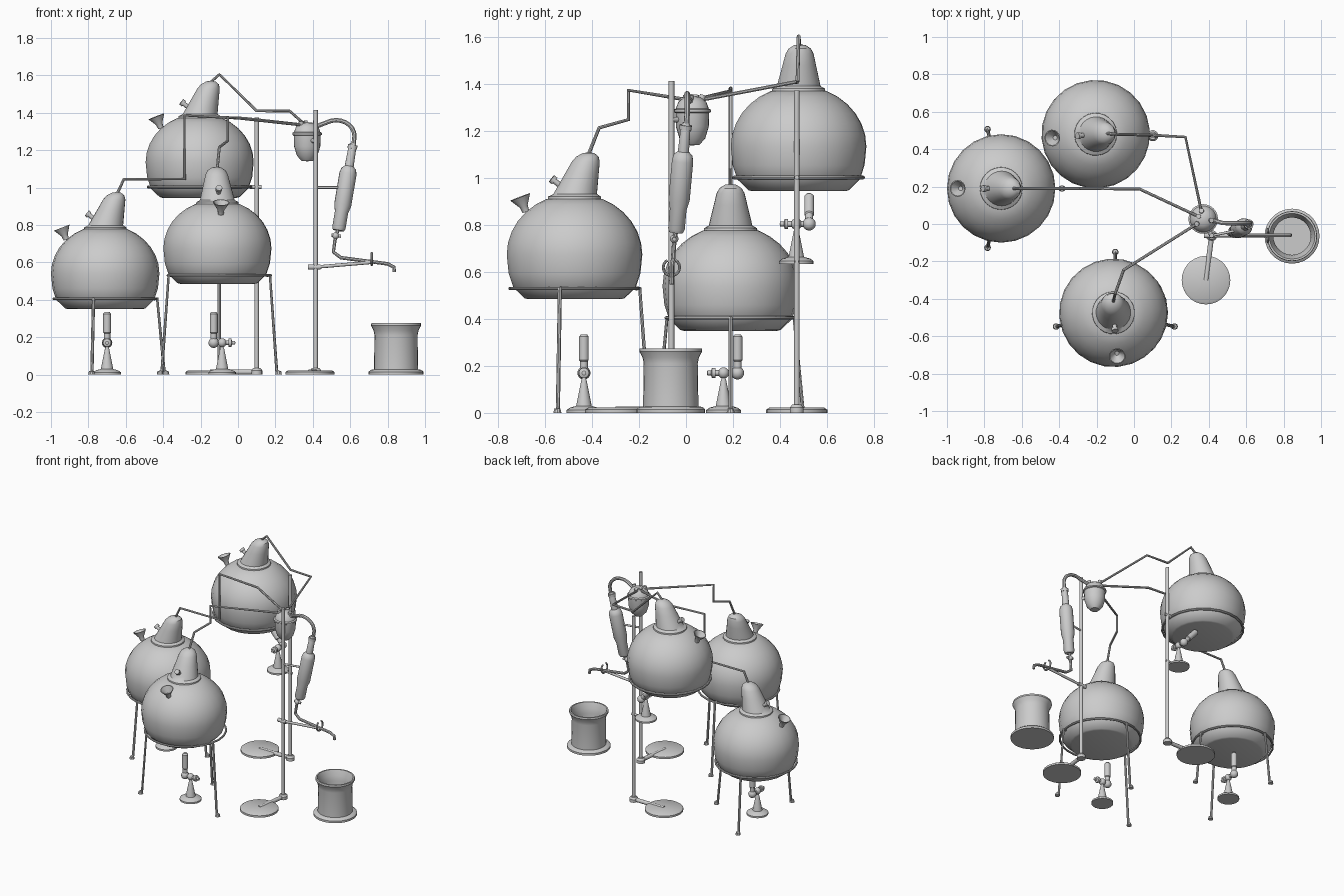
import bpy, bmesh, math
from mathutils import Vector, Matrix

if "Cube" in bpy.data.objects:
    bpy.data.objects.remove(bpy.data.objects["Cube"])


def lathe(name, profile, loc=(0, 0, 0), axis=(0, 0, 1), seg=24, lean=0, lean_from=0, turn=0):
    """Revolve (radius, height) points; 'lean' shears the part above lean_from towards local x."""
    bm = bmesh.new()
    rings = []
    for r, z in profile:
        off = max(0, z - lean_from) * lean
        if r < 1e-5:
            rings.append([bm.verts.new((off, 0, z))])
        else:
            rings.append([bm.verts.new((off + r * math.cos(a), r * math.sin(a), z))
                          for a in (2 * math.pi * i / seg for i in range(seg))])
    for a, b in zip(rings, rings[1:]):
        for i in range(seg):
            j = (i + 1) % seg
            quad = [a[i % len(a)], a[j % len(a)], b[j % len(b)], b[i % len(b)]]
            face = list(dict.fromkeys(quad))
            if len(face) > 2:
                bm.faces.new(face)
    bmesh.ops.recalc_face_normals(bm, faces=bm.faces)
    rot = Vector(axis).to_track_quat('Z', 'Y').to_matrix().to_4x4()
    if tuple(axis) == (0, 0, 1):
        rot = Matrix.Rotation(turn, 4, 'Z')
    bm.transform(Matrix.Translation(loc) @ rot)
    me = bpy.data.meshes.new(name)
    bm.to_mesh(me)
    bm.free()
    return finish(name, me)


def finish(name, me):
    ob = bpy.data.objects.new(name, me)
    bpy.context.collection.objects.link(ob)
    bpy.ops.object.select_all(action='DESELECT')
    bpy.context.view_layer.objects.active = ob
    ob.select_set(True)
    bpy.ops.object.shade_smooth_by_angle(angle=math.radians(35))
    return ob


def tube(name, pts, r, closed=False):
    """Round tube through points."""
    cu = bpy.data.curves.new(name, 'CURVE')
    cu.dimensions = '3D'
    cu.bevel_depth = r
    cu.bevel_resolution = 2
    cu.use_fill_caps = True
    sp = cu.splines.new('POLY')
    sp.points.add(len(pts) - 1)
    for p, q in zip(sp.points, pts):
        p.co = (*q, 1)
    sp.use_cyclic_u = closed
    tmp = bpy.data.objects.new(name + "_path", cu)
    bpy.context.collection.objects.link(tmp)
    me = bpy.data.meshes.new_from_object(tmp.evaluated_get(bpy.context.evaluated_depsgraph_get()))
    bpy.data.objects.remove(tmp)
    return finish(name, me)


def rod(name, a, b, r, seg=12):
    d = Vector(b) - Vector(a)
    n = d.length
    return lathe(name, [(0, 0), (r, 0), (r, n), (0, n)], a, d, seg)


def ball(name, c, r, seg=12):
    return lathe(name, [(r * math.sin(math.pi * i / 8), -r * math.cos(math.pi * i / 8))
                        for i in range(9)], c, seg=seg)


def ring(name, c, r, t):
    return tube(name, [(c[0] + r * math.cos(a), c[1] + r * math.sin(a), c[2])
                       for a in (math.pi * i / 12 for i in range(24))], t, True)


def flask(tag, x, y, z, deg):
    """Boiling flask with leaning still head, filler funnel and stopper spout."""
    turn = math.radians(deg)
    rot = Matrix.Translation((x, y, z)) @ Matrix.Rotation(turn, 4, 'Z')
    at = lambda *p: rot @ Vector(p)
    way = lambda *p: rot.to_3x3() @ Vector(p)
    upper = [(.29 * math.cos(math.radians(a)), .19 + .26 * math.sin(math.radians(a)))
             for a in range(0, 70, 11)]
    lathe(tag + "_bulb", [(0, 0), (.2, 0), (.215, .004), (.262, .05), (.282, .11)] + upper
          + [(0, .43)], (x, y, z), turn=turn)
    lathe(tag + "_head", [(0, .42), (.115, .42), (.113, .437), (.093, .448), (.088, .47), (.072, .535),
                          (.06, .585), (.048, .607), (.025, .622), (0, .626)],
          (x, y, z), lean=.33, lean_from=.44, turn=turn)
    lathe(tag + "_funnel", [(0, 0), (.015, 0), (.018, .025), (.045, .068), (.04, .068), (.012, .025),
                            (0, .025)], at(-.208, 0, .372), way(-.36, 0, .93), 16)
    lathe(tag + "_spout", [(0, 0), (.012, 0), (.012, .045), (.018, .045), (.018, .062), (0, .062)],
          at(-.05, 0, .475), way(-.75, 0, .6), 12)


def tripod(tag, x, y, z, deg):
    ring(tag + "_ring", (x, y, z), .275, .007)
    for i, a in enumerate((0, 103, -103)):
        a = math.radians(deg + a)
        p = lambda r, h: (x + r * math.cos(a), y + r * math.sin(a), h)
        tube(f"{tag}_leg_{i}", [p(.26, z), p(.278, z), p(.315, .02), p(.335, .008)], .009)
        lathe(f"{tag}_foot_{i}", [(0, 0), (.018, 0), (.014, .018), (0, .02)], p(.325, 0), seg=10)


def burner(tag, x, y, z, d, tilt=(0, 0, 1), off=.06):
    """Gas burner: flared foot, side valve and flame barrel."""
    p = lambda s, h=.17: Vector((x + d[0] * s, y + d[1] * s, z + h))
    lathe(tag + "_foot", [(0, 0), (.074, 0), (.074, .012), (.06, .022), (.033, .03), (.011, .14), (0, .17)],
          (x, y, z), seg=20)
    rod(tag + "_valve", p(-.05), p(off), .012)
    ball(tag + "_hub", p(0), .024)
    lathe(tag + "_knob", [(0, 0), (.022, 0), (.022, .014), (.01, .018), (.01, .034), (0, .036)],
          p(-.035), -Vector((*d, 0)), 12)
    ball(tag + "_elbow", p(off), .028)
    lathe(tag + "_barrel", [(0, 0), (.017, 0), (.017, .05), (.021, .055), (.021, .155), (.013, .165),
                            (0, .165)], p(off), tilt, 14)


def stand(tag, pole, base, h):
    """Laboratory stand: disc base joined to an upright pole."""
    lathe(tag + "_base", [(0, 0), (.13, 0), (.13, .014), (.118, .022), (0, .022)], (*base, 0), seg=28)
    rod(tag + "_base_arm", (*base, .014), (*pole, .014), .014)
    lathe(tag + "_socket", [(0, 0), (.03, 0), (.03, .022), (.02, .035), (0, .035)], (*pole, 0), seg=14)
    rod(tag + "_pole", (*pole, 0), (*pole, h), .012)


# three flasks with their supports and burners
flask("left_flask", -.71, .19, .35, 0)
flask("front_flask", -.11, -.475, .485, 95)
flask("back_flask", -.205, .48, .945, 5)
tripod("left_tripod", -.71, .19, .405, 0)
tripod("front_tripod", -.1, -.475, .53, 90)
burner("left_burner", -.7, .16, 0, (0, 1))
burner("front_burner", -.085, -.435, 0, (-1, 0), off=.045)
burner("back_burner", 0, .47, .635, (0, 1), tilt=(-.66, 0, .75), off=.055)

# stands and their clamps
stand("receiver_stand", (.415, -.062), (.385, -.3), 1.415)
stand("flask_stand", (.1, .472), (-.15, .472), 1.375)
ring("flask_stand_ring", (-.205, .48, 1.003), .275, .008)
rod("flask_stand_ring_arm", (.065, .475, 1.003), (.125, .472, 1.003), .01)
rod("burner_arm", (.06, .472, .645), (.115, .472, .645), .008)
rod("clamp_knob", (.375, -.062, .575), (.44, -.062, .575), .014)
rod("tube_holder_arm", (.42, -.062, .575), (.715, -.062, .6), .009)
tube("tube_holder_fork", [(.715, -.062 + .035 * math.sin(a), .62 - .035 * math.cos(a))
                          for a in (math.radians(d) for d in range(-150, 151, 20))], .006)

# pipes from the flask heads to the receiver
tube("left_pipe", [(-.65, .19, .96), (-.64, .19, .98), (-.61, .19, 1.045), (-.285, .19, 1.045),
                   (-.285, .19, 1.385), (.03, .187, 1.37), (.345, .04, 1.335)], .008)
tube("front_pipe", [(-.112, -.42, 1.09), (-.1, -.37, 1.215), (-.055, -.245, 1.25),
                    (-.055, -.245, 1.375), (.335, .0, 1.335)], .008)
tube("back_pipe", [(-.155, .485, 1.555), (-.1, .48, 1.605), (.1, .475, 1.41), (.275, .465, 1.41),
                   (.36, .07, 1.335)], .008)

# receiver vessel with four inlets
rx, ry = .37, .027
lathe("receiver", [(0, 1.14), (.03, 1.142), (.055, 1.17), (.07, 1.22), (.072, 1.278), (.079, 1.282),
                   (.079, 1.292), (.07, 1.297), (.06, 1.325), (.035, 1.345), (0, 1.35)], (rx, ry, 0))
for i, (dx, dy) in enumerate(((-.025, .015), (-.035, -.027), (-.01, .045), (.045, -.008))):
    rod(f"receiver_inlet_{i}", (rx + dx * .7, ry + dy * .7, 1.305), (rx + dx, ry + dy, 1.355), .013)
rod("receiver_clamp", (.415, -.062, 1.25), (.39, -.02, 1.25), .012)

# curved neck and condenser
top, low = Vector((.615, .0, 1.235)), Vector((.537, -.042, .77))
arch = [(.525 + .098 * math.cos(a), .005, 1.275 + .085 * math.sin(a))
        for a in (math.radians(d) for d in range(0, 121, 15))]
tube("condenser_neck", [top - Vector((0, 0, .03)), *arch, (.44, .015, 1.335), (.405, .02, 1.32)], .012)
lathe("condenser", [(0, 0), (.03, 0), (.036, .015), (.036, .1), (.046, .14), (.046, .31), (.04, .335),
                    (.024, .35), (.021, .46), (.015, .475), (0, .475)], low, top - low, 18)
lathe("condenser_cap", [(0, 0), (.026, 0), (.026, .02), (0, .02)], top + (low - top) * .06, top - low, 14)
rod("condenser_clamp", (.415, -.062, 1.0), (.57, -.03, 1.0), .007)

# drain tap and outlet tube
tube("outlet_tube", [(.537, -.042, .78), (.52, -.05, .73), (.51, -.055, .655), (.55, -.06, .625),
                     (.8, -.06, .592), (.833, -.06, .575), (.836, -.06, .548)], .01)
rod("tap_handle", (.5, -.05, .745), (.55, -.05, .74), .009)
ball("tap_body", (.522, -.05, .742), .018)

# collecting pot, hollow
lathe("collecting_pot", [(0, 0), (.147, 0), (.147, .015), (.135, .025), (.118, .028), (.115, .21),
                         (.12, .235), (.134, .262), (.132, .275), (.122, .275), (.106, .235),
                         (.1, .2), (.1, .035), (0, .035)], (.845, -.065, 0), seg=28)
